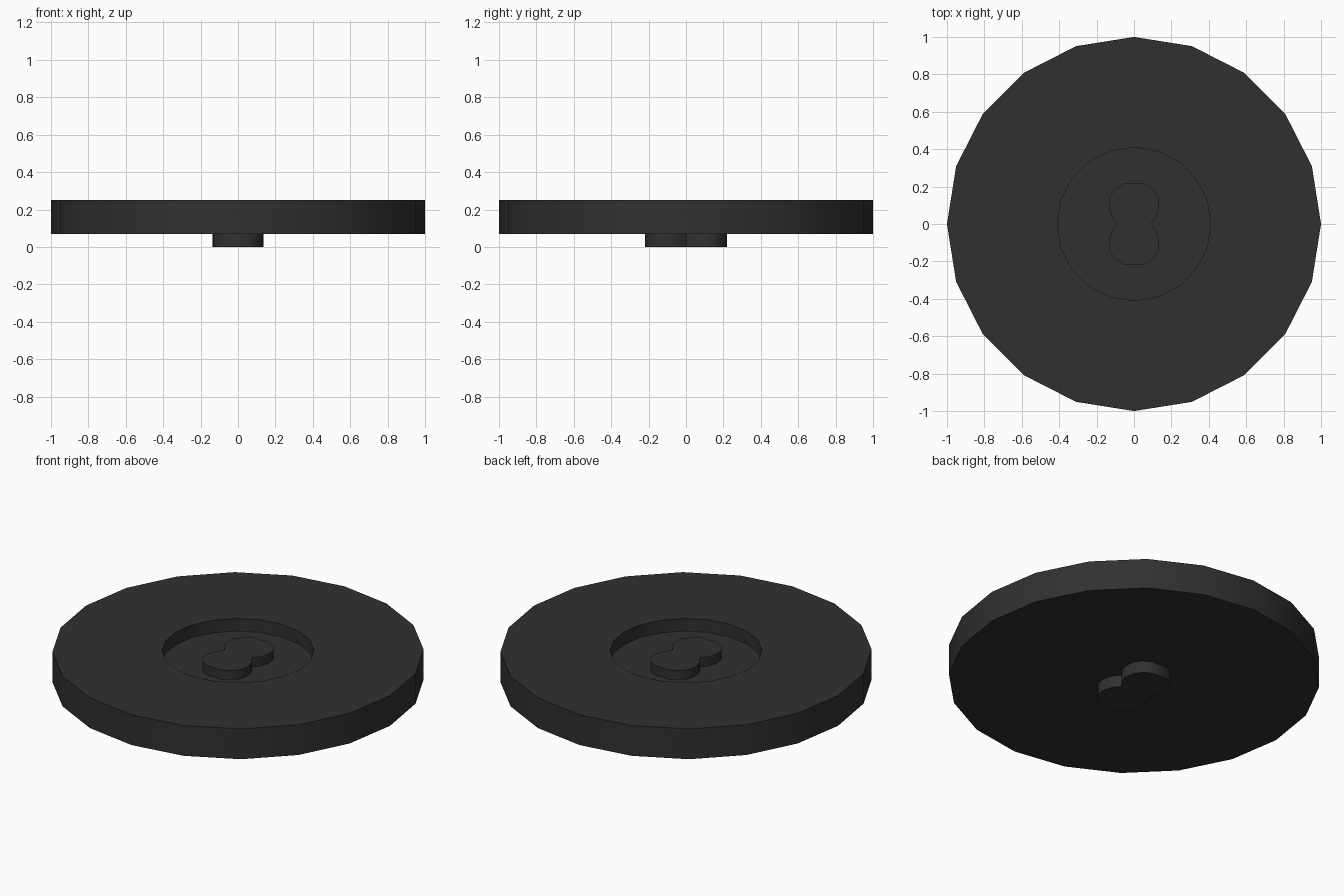
import bpy, bmesh, math

cube = bpy.data.objects.get("Cube")
if cube:
    bpy.data.objects.remove(cube, do_unlink=True)

SIDES = 20
BASE, TOP, FLOOR = 0.07, 0.25, 0.175

# Dark plastic
dark = bpy.data.materials.new("dark_plastic")
dark.use_nodes = True
dark.diffuse_color = (0.03, 0.03, 0.03, 1)
dark.node_tree.nodes["Principled BSDF"].inputs["Base Color"].default_value = dark.diffuse_color


def loft(name, rings):
    """Join equal-length rings of points with quads and cap both ends."""
    bm = bmesh.new()
    loops = [[bm.verts.new(p) for p in ring] for ring in rings]
    for a, b in zip(loops, loops[1:]):
        for i in range(len(a)):
            j = (i + 1) % len(a)
            bm.faces.new((a[i], a[j], b[j], b[i]))
    bm.faces.new(loops[0])
    bm.faces.new(loops[-1])
    bmesh.ops.recalc_face_normals(bm, faces=bm.faces)
    mesh = bpy.data.meshes.new(name)
    bm.to_mesh(mesh)
    bm.free()
    mesh.materials.append(dark)
    obj = bpy.data.objects.new(name, mesh)
    bpy.context.collection.objects.link(obj)
    bpy.ops.object.select_all(action='DESELECT')
    obj.select_set(True)
    bpy.context.view_layer.objects.active = obj
    bpy.ops.object.shade_smooth_by_angle(angle=math.radians(35))
    return obj


def circle(radius, z):
    angles = [math.tau * i / SIDES for i in range(SIDES)]
    return [(radius * math.cos(a), radius * math.sin(a), z) for a in angles]


# Disc with a round recess in its upper face
loft("disc", [circle(1, BASE), circle(1, TOP), circle(0.41, TOP), circle(0.41, FLOOR)])

# Figure-eight outline: one quarter, mirrored front to back and side to side
quarter = [(0.088, 0), (0.12, 0.04), (0.135, 0.09), (0.13, 0.145), (0.1, 0.19), (0.05, 0.218)]
right_half = [(x, -y) for x, y in reversed(quarter[1:])] + quarter
outline = right_half + [(-x, y) for x, y in reversed(right_half)]


def stud(name, low, high):
    return loft(name, [[(x, y, z) for x, y in outline] for z in (low, high)])


# Studs in the recess and under the disc, each sunk slightly into it
stud("upper_stud", FLOOR - 0.02, 0.23)
stud("lower_stud", 0, BASE + 0.02)
